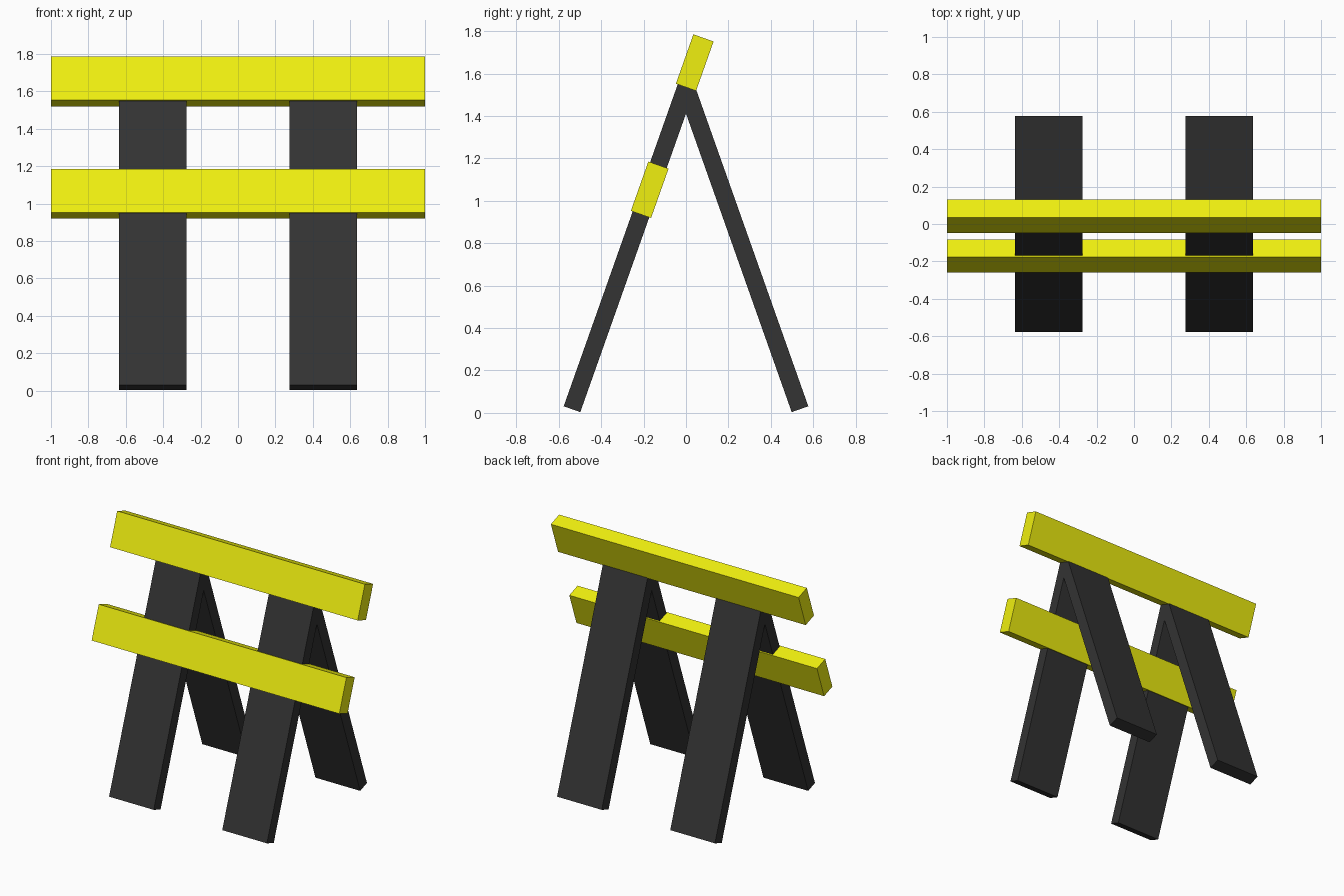
import bpy
from math import radians, sin, cos

if "Cube" in bpy.data.objects:
    bpy.data.objects.remove(bpy.data.objects["Cube"])

TILT = radians(19.5)
APEX_Z = 1.536
LEG_LEN, LEG_T, LEG_W = 1.611, 0.083, 0.361
PLANK_H, PLANK_T = 0.247, 0.101


def material(name, rgb):
    m = bpy.data.materials.new(name)
    m.diffuse_color = (*rgb, 1)
    m.use_nodes = True
    m.node_tree.nodes["Principled BSDF"].inputs["Base Color"].default_value = m.diffuse_color
    return m


dark = material("dark_paint", (0.033, 0.033, 0.033))
yellow = material("yellow_paint", (0.87, 0.87, 0.005))


def board(name, x, along, size, side, mat):
    """Tilted box centred a distance `along` the sloping leg line, measured up from the apex."""
    loc = (x, -side * along * -sin(TILT), APEX_Z + along * cos(TILT))
    bpy.ops.mesh.primitive_cube_add(size=1, location=loc, rotation=(-side * TILT, 0, 0))
    ob = bpy.context.object
    ob.name = name
    ob.scale = size
    bpy.ops.object.transform_apply(location=False, rotation=False, scale=True)
    ob.data.materials.append(mat)


# Two A-frames: front legs lean back, rear legs lean forward
for label, x in (("left", -0.457), ("right", 0.457)):
    for part, side in (("front_leg", 1), ("back_leg", -1)):
        board(f"{part}_{label}", x, -LEG_LEN / 2, (LEG_W, LEG_T, LEG_LEN), side, dark)

# Cross planks in line with the front legs
board("top_plank", 0, PLANK_H / 2, (2, PLANK_T, PLANK_H), 1, yellow)
board("middle_plank", 0, -0.513, (2, PLANK_T, PLANK_H), 1, yellow)
